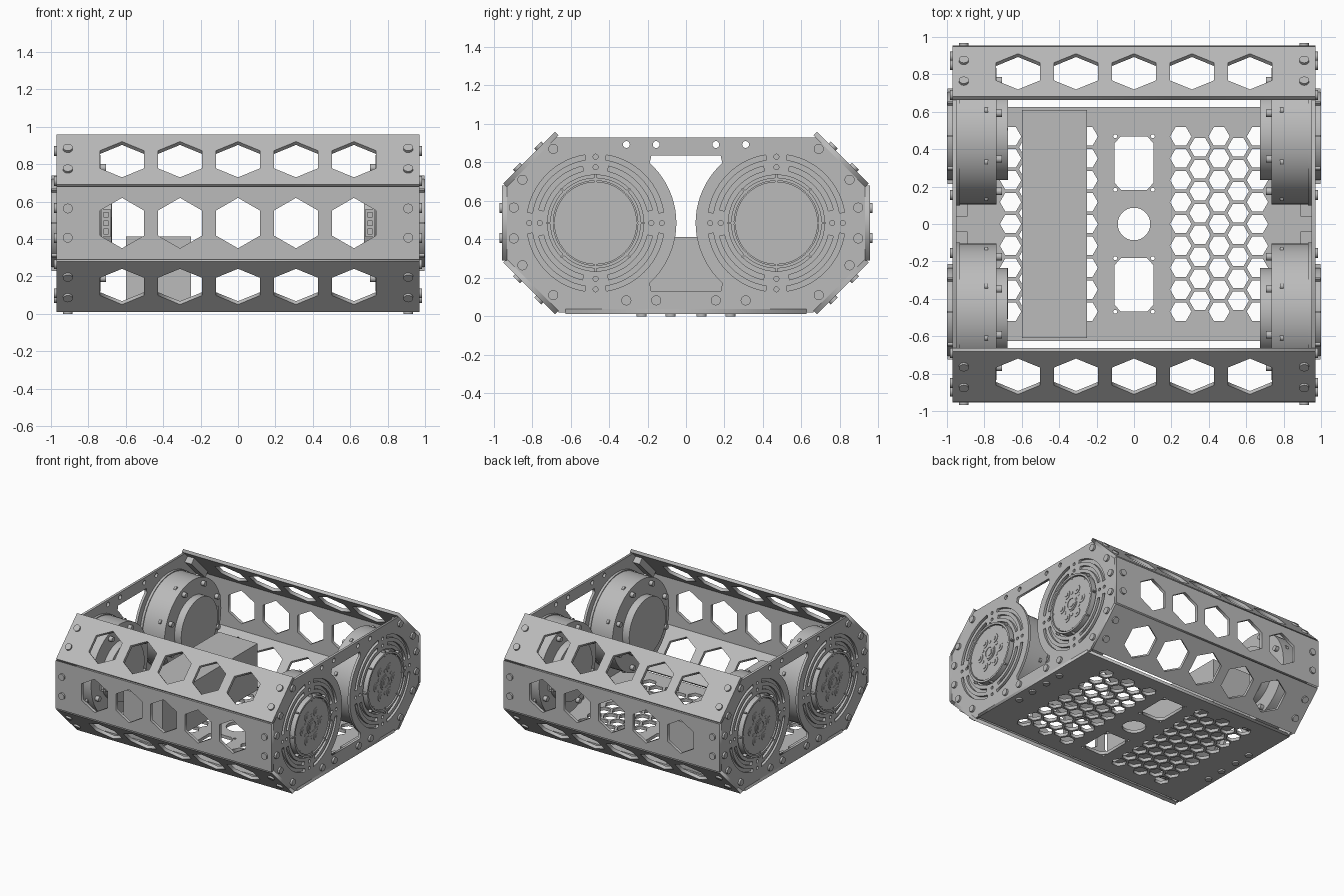
import bpy, bmesh
from math import pi, cos, sin, radians
from mathutils import Matrix, Vector

if "Cube" in bpy.data.objects:
    bpy.data.objects.remove(bpy.data.objects["Cube"])

grey = bpy.data.materials.new("machined_grey")
grey.use_nodes = True
colour = (0.5, 0.5, 0.5, 1)
grey.diffuse_color = colour
grey.node_tree.nodes["Principled BSDF"].inputs["Base Color"].default_value = colour

T = Matrix.Translation


def add(name, mesh, matrix=Matrix()):
    obj = bpy.data.objects.new(name, mesh)
    bpy.context.collection.objects.link(obj)
    obj.matrix_world = matrix
    mesh.materials.clear()
    mesh.materials.append(grey)
    return obj


def plate(name, loops, thick, matrix):
    """Flat sheet: first loop is the outline, the others are holes."""
    curve = bpy.data.curves.new(name, 'CURVE')
    curve.dimensions, curve.fill_mode = '2D', 'BOTH'
    curve.extrude = thick / 2
    for loop in loops:
        spline = curve.splines.new('POLY')
        spline.points.add(len(loop) - 1)
        for point, (x, y) in zip(spline.points, loop):
            point.co = (x, y, 0, 1)
        spline.use_cyclic_u = True
    temp = bpy.data.objects.new(name, curve)
    bpy.context.collection.objects.link(temp)
    graph = bpy.context.evaluated_depsgraph_get()
    mesh = bpy.data.meshes.new_from_object(temp.evaluated_get(graph))
    bpy.data.objects.remove(temp)
    return add(name, mesh, matrix)


def cylinders(name, r, z0, z1, spots, matrix, seg=20, r2=None):
    """Discs along local z at each (x, y) spot."""
    bm = bmesh.new()
    for x, y in spots:
        bmesh.ops.create_cone(bm, cap_ends=True, segments=seg, radius1=r, radius2=r2 or r,
                              depth=z1 - z0, matrix=T((x, y, (z0 + z1) / 2)))
    for face in bm.faces:
        face.smooth = len(face.verts) == 4 and seg > 8
    for edge in bm.edges:
        edge.smooth = all(f.smooth for f in edge.link_faces)
    mesh = bpy.data.meshes.new(name)
    bm.to_mesh(mesh)
    bm.free()
    return add(name, mesh, matrix)


def boxes(name, size, matrices, matrix=Matrix()):
    bm = bmesh.new()
    for m in matrices:
        bmesh.ops.create_cube(bm, size=1, matrix=m @ Matrix.Diagonal((*size, 1)))
    mesh = bpy.data.meshes.new(name)
    bm.to_mesh(mesh)
    bm.free()
    return add(name, mesh, matrix)


def arc(cx, cy, r, a0, a1, n):
    return [(cx + r * cos(radians(a0 + (a1 - a0) * i / n)),
             cy + r * sin(radians(a0 + (a1 - a0) * i / n))) for i in range(n + 1)]


def circle(cx, cy, r, n=24, turn=0):
    return arc(cx, cy, r, turn, turn + 360, n)[:-1]


def slot(cx, cy, r, w, mid, half):
    return arc(cx, cy, r + w, mid - half, mid + half, 14) + arc(cx, cy, r - w, mid + half, mid - half, 14)


def rect(w, h):
    return [(-w, -h), (w, -h), (w, h), (-w, h)]


W = 0.97
SHEET = 0.025
HEX_X = [0.31 * i for i in range(-2, 3)]

# Six side panels, each with a row of hexagonal windows, screws and corner blocks
panels = [("upper", 45, 0.815, 0.825, 0.19), ("middle", 90, 0.955, 0.485, 0.195),
          ("lower", 135, 0.815, 0.145, 0.19)]
for end, sign in (("front", 1), ("back", -1)):
    for level, angle, y, z, half in panels:
        m = T((0, -sign * y, z)) @ Matrix.Rotation(sign * radians(angle), 4, 'X')
        holes = [circle(x, 0, 0.135, 6, 30) for x in HEX_X]
        plate(f"{end}_{level}_panel", [rect(W, half)] + holes, SHEET, m @ T((0, 0, -SHEET / 2)))
        spots = [(sx * 0.91, sy * 0.078) for sx in (1, -1) for sy in (1, -1)]
        cylinders(f"{end}_{level}_screws", 0.026, 0, 0.014, spots, m)
        boxes(f"{end}_{level}_corner_blocks", (0.06, 0.25, 0.05),
              [T((s * 0.92, 0, -SHEET - 0.025)) for s in (1, -1)], m)

# Floor with honeycomb vents and central openings
floor_holes = [circle(0, 0, 0.087, 32)]
for side in (1, -1):
    for col in range(5):
        count = 9 - col % 2
        for row in range(count):
            floor_holes.append(circle(side * (0.25 + 0.1025 * col),
                                      0.117 * (row - (count - 1) / 2), 0.057, 6))
    cy = side * 0.326
    floor_holes.append([(sx * a, cy + sy * b) for sx, sy, flip in
                        ((1, 1, 0), (-1, 1, 1), (-1, -1, 0), (1, -1, 1))
                        for a, b in ((((0.105, 0.105), (0.07, 0.143))) if not flip
                                     else ((0.07, 0.143), (0.105, 0.105)))])
    floor_holes += [circle(sx * 0.1, cy + sy * 0.143, 0.011, 10) for sx in (1, -1) for sy in (1, -1)]
under = T((0, 0, 0.012)) @ Matrix.Rotation(pi, 4, 'X')
plate("floor", [rect(W, 0.625)] + floor_holes, SHEET, under @ T((0, 0, -SHEET / 2)))
cylinders("floor_screws", 0.026, 0, 0.012,
          [(s * 0.91, y) for s in (1, -1) for y in (-0.23, -0.08, 0.08, 0.23)], under)
boxes("floor_blocks", (0.06, 0.25, 0.06),
      [T((sx * 0.92, sy * 0.165, 0.067)) for sx in (1, -1) for sy in (1, -1)])

# Battery box on the floor
boxes("battery_box", (0.35, 1.22, 0.375), [T((-0.425, 0, 0.225))])

# Side plates, outward direction is local z, local x runs along the body
CY, CZ = 0.47, 0.485
corner = [(0.675, 0.93), (0.93, 0.675), (0.93, 0.295), (0.66, 0.02)]
outline = corner + [(-y, z) for y, z in reversed(corner)]
window = (arc(CY, CZ, 0.42, 132, 228, 20) + [(0.18, 0.13), (-0.18, 0.13)]
          + arc(-CY, CZ, 0.42, -48, 48, 20) + [(-0.18, 0.835), (0.18, 0.835)])
axes = Matrix(((0, 0, 1, 0), (1, 0, 0, 0), (0, 1, 0, 0), (0, 0, 0, 1)))
rim_screws = [(s * y, z) for s in (1, -1) for y, z in
              ((0.69, 0.87), (0.85, 0.71), (0.85, 0.265), (0.69, 0.11),
               (0.895, 0.565), (0.895, 0.405), (0.31, 0.083), (0.155, 0.083))]


def ring_spots(r, n, start=0):
    return circle(0, 0, r, n, start)


for side, turn in (("left", 0), ("right", pi)):
    base = Matrix.Rotation(turn, 4, 'Z') @ axes
    holes = [window] + [circle(s * y, 0.893, 0.018, 14) for s in (1, -1) for y in (0.155, 0.31)]
    for cy in (CY, -CY):
        holes.append(circle(cy, CZ, 0.25, 48))
        for q in range(4):
            a = radians(q * 90)
            holes.append(slot(cy, CZ, 0.345, 0.013, 45 + q * 90, 36))
            holes.append(slot(cy, CZ, 0.29, 0.013, 45 + q * 90, 32))
            holes += [circle(cy + r * cos(a), CZ + r * sin(a), 0.013, 12) for r in (0.29, 0.345)]
    plate(f"{side}_side_plate", [outline] + holes, 0.02, base @ T((0, 0, 0.96)))
    cylinders(f"{side}_side_screws", 0.026, 0.97, 0.985, rim_screws, base)

    # Two wheel motors with their output hubs
    for end, cy in (("a", CY), ("b", -CY)):
        m = base @ T((cy, CZ, 0))
        name = f"{side}_motor_{end}"
        centre = [(0, 0)]
        cylinders(name + "_drum", 0.365, 0.735, 0.93, centre, m, 64)
        cylinders(name + "_flange", 0.372, 0.93, 0.949, centre, m, 64)
        cylinders(name + "_rear_cap", 0.235, 0.675, 0.735, centre, m, 48)
        cylinders(name + "_rear_bolts", 0.02, 0.705, 0.735, ring_spots(0.32, 8, 22.5), m, 12)
        cylinders(name + "_rim_bolts", 0.016, 0.78, 0.80, ring_spots(0.36, 8, 22.5), m, 10)
        cylinders(name + "_hub", 0.215, 0.94, 0.992, centre, m, 48)
        plate(name + "_hub_ring", [circle(0, 0, 0.236, 48), circle(0, 0, 0.22, 48)], 0.055,
              m @ T((0, 0, 0.9725)))
        boxes(name + "_hub_ticks", (0.05, 0.01, 0.03),
              [Matrix.Rotation(k * pi / 4, 4, 'Z') @ T((0.23, 0, 0.981)) for k in range(8)], m)
        cylinders(name + "_hub_boss", 0.062, 0.99, 0.996, centre, m, 32)
        cylinders(name + "_hub_axle", 0.03, 0.996, 1.0, centre, m, 6)
        plate(name + "_hub_collar", [circle(0, 0, 0.05), circle(0, 0, 0.04)], 0.008, m @ T((0, 0, 0.996)))
        cylinders(name + "_hub_washers", 0.036, 0.99, 0.996, ring_spots(0.113, 6), m, 20)
        cylinders(name + "_hub_bolts", 0.018, 0.996, 1.0, ring_spots(0.113, 6), m, 6)
        cylinders(name + "_hub_pins", 0.013, 0.99, 0.995, ring_spots(0.09, 6, 30), m, 12)
        # Cable socket on the outer edge of the rear cap
        out = 1 if cy > 0 else -1
        boxes(name + "_socket", (0.04, 0.15, 0.05), [T((out * 0.235, 0, 0.706))], m)
        boxes(name + "_socket_pins", (0.012, 0.03, 0.025),
              [T((out * 0.258, dy, 0.706)) for dy in (-0.045, 0, 0.045)], m)
